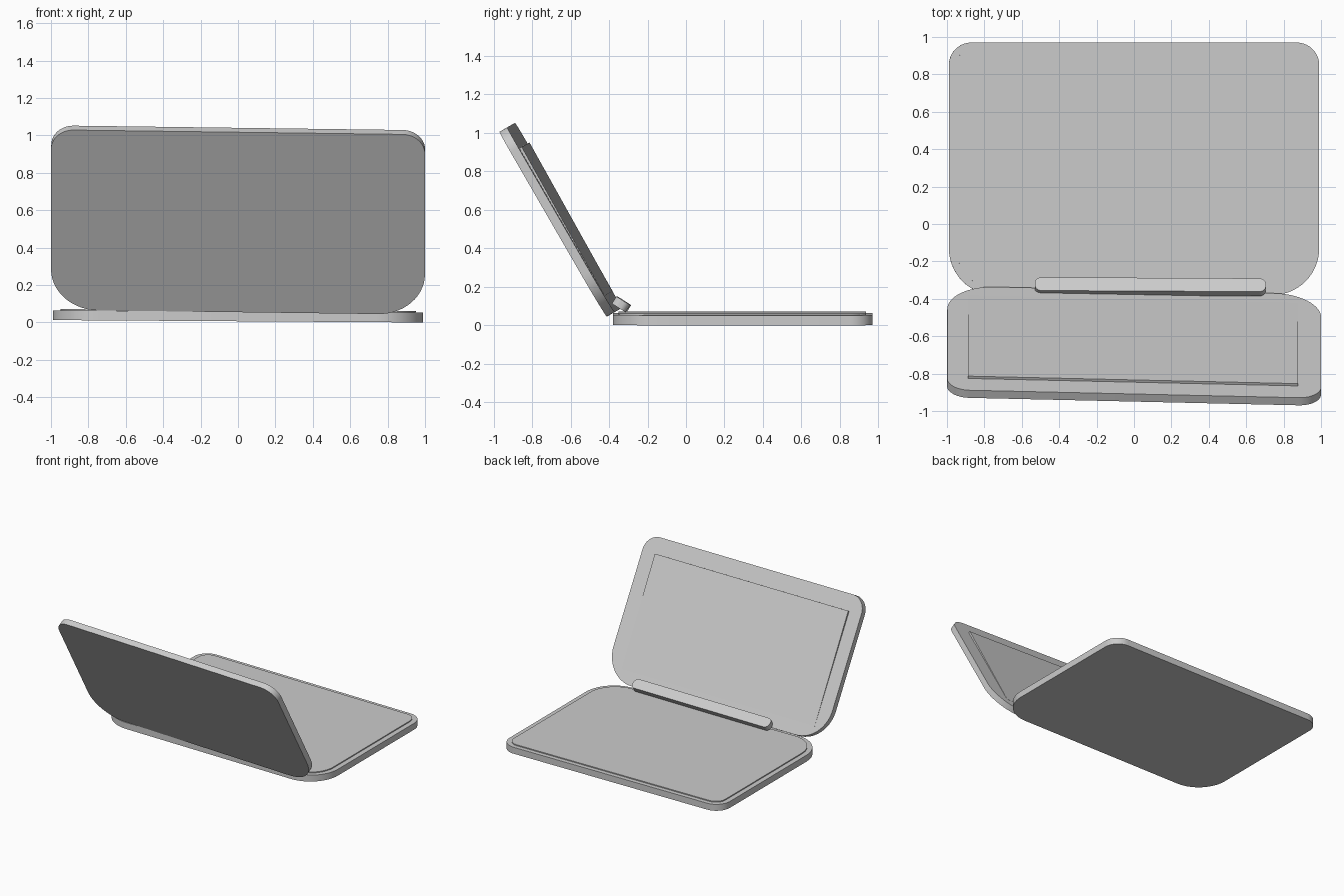
import bpy, bmesh, math
from mathutils import Matrix, Vector

cube = bpy.data.objects.get("Cube")
if cube:
    bpy.data.objects.remove(cube, do_unlink=True)

grey = bpy.data.materials.new("plain grey")
grey.use_nodes = True
colour = (0.6, 0.6, 0.6, 1)
grey.diffuse_color = colour
grey.node_tree.nodes["Principled BSDF"].inputs["Base Color"].default_value = colour


def outline(x0, x1, y0, y1, r_low, r_high, steps=14):
    """Rectangle with separate corner radii on its low-y and high-y edges."""
    corners = [(x1 - r_low, y0 + r_low, r_low, 270), (x1 - r_high, y1 - r_high, r_high, 0),
               (x0 + r_high, y1 - r_high, r_high, 90), (x0 + r_low, y0 + r_low, r_low, 180)]
    points = []
    for cx, cy, r, start in corners:
        for i in range(steps + 1 if r > 0 else 1):
            a = math.radians(start + 90 * i / steps)
            points.append((cx + r * math.cos(a), cy + r * math.sin(a)))
    return points


def slab(name, points, z0, z1, matrix):
    """Extrude an outline from z0 to z1, then place it."""
    bm = bmesh.new()
    face = bm.faces.new([bm.verts.new((x, y, z0)) for x, y in points])
    top = bmesh.ops.extrude_face_region(bm, geom=[face])["geom"]
    moved = [v for v in top if isinstance(v, bmesh.types.BMVert)]
    bmesh.ops.translate(bm, verts=moved, vec=Vector((0, 0, z1 - z0)))
    bmesh.ops.recalc_face_normals(bm, faces=bm.faces)
    mesh = bpy.data.meshes.new(name)
    bm.to_mesh(mesh)
    bm.free()
    mesh.materials.append(grey)
    obj = bpy.data.objects.new(name, mesh)
    bpy.context.collection.objects.link(obj)
    obj.matrix_world = matrix
    bpy.ops.object.select_all(action="DESELECT")
    obj.select_set(True)
    bpy.context.view_layer.objects.active = obj
    bpy.ops.object.shade_smooth_by_angle(angle=math.radians(30))
    return obj


def turn(degrees, axis):
    return Matrix.Rotation(math.radians(degrees), 4, axis)


# Base with its raised deck, leaning very slightly sideways
base = Matrix.Translation((0, 0, 0.0065)) @ turn(0.37, "Y")
slab("base", outline(-0.99, 0.99, -0.38, 0.97, 0.25, 0.12), 0, 0.052, base)
slab("deck", outline(-0.95, 0.95, -0.35, 0.935, 0.22, 0.085), 0.04, 0.06, base)

# Lid opened past upright and slightly twisted
lid = Matrix.Translation((0, -0.394, 0.055)) @ turn(120, "X") @ turn(-1.5, "Y")
slab("lid", outline(-1, 1, 0, 1.111, 0.25, 0.12), -0.047, 0, lid)

# Screen panel, standing proud at the top and sinking in at the bottom
screen = lid @ Matrix.Translation((-0.007, 0.1, -0.048)) @ turn(-0.85, "X")
slab("screen", outline(-0.883, 0.883, 0, 0.885, 0, 0), 0, 0.02, screen)

# Hinge bar
hinge = Matrix.Translation((0.0875, -0.335, 0.109)) @ turn(-0.3, "Z") @ turn(-32.5, "X")
slab("hinge_bar", outline(-0.6175, 0.6175, -0.042, 0.042, 0.035, 0.035, 8), -0.022, 0.022, hinge)
